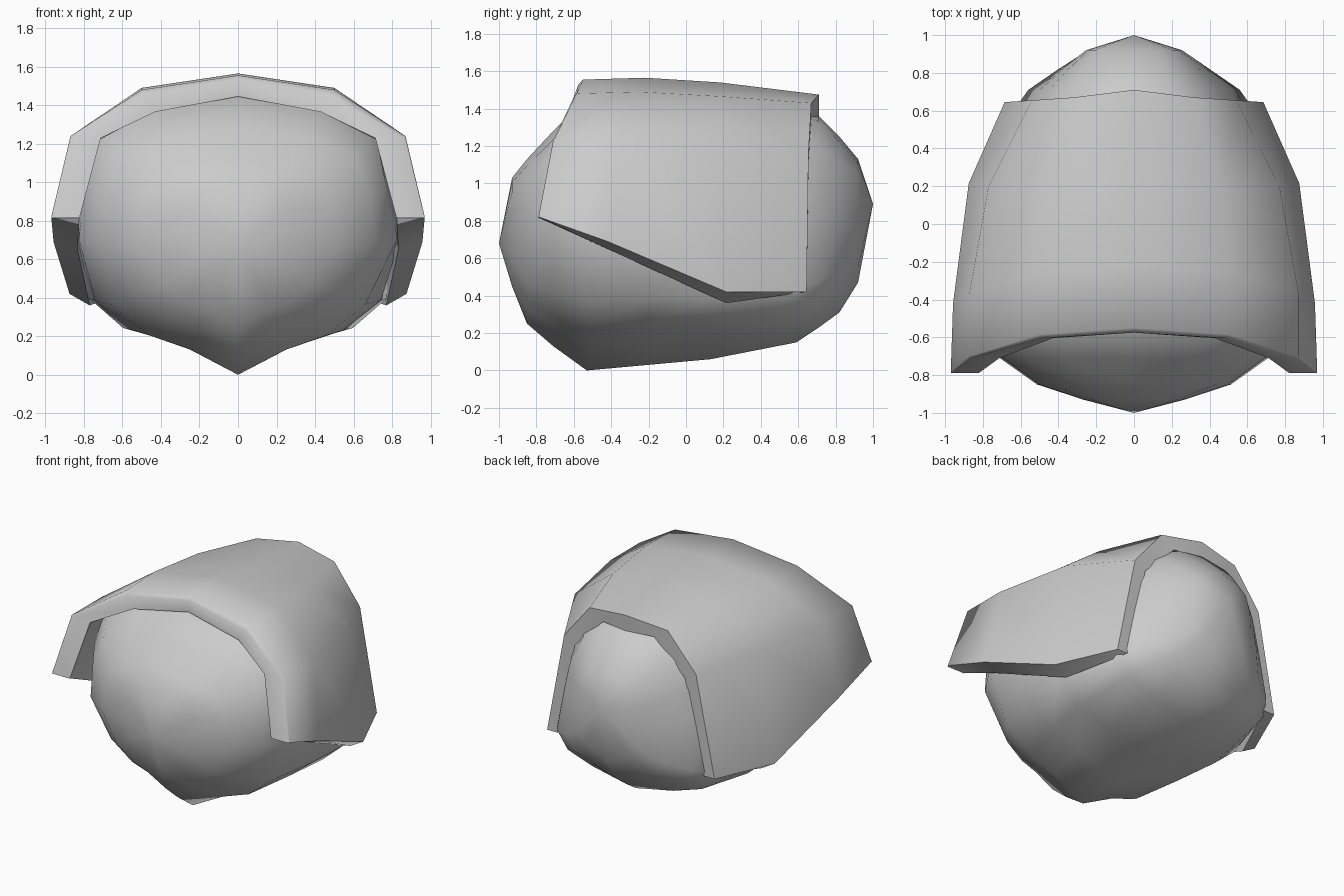
import bpy, bmesh, math

if "Cube" in bpy.data.objects:
    bpy.data.objects.remove(bpy.data.objects["Cube"])

grey = bpy.data.materials.new("plain grey")
grey.diffuse_color = (0.6, 0.6, 0.6, 1)
grey.use_nodes = True
grey.node_tree.nodes["Principled BSDF"].inputs["Base Color"].default_value = grey.diffuse_color


def finish(name, bm, angle):
    bmesh.ops.recalc_face_normals(bm, faces=bm.faces)
    mesh = bpy.data.meshes.new(name)
    bm.to_mesh(mesh)
    bm.free()
    mesh.materials.append(grey)
    ob = bpy.data.objects.new(name, mesh)
    bpy.context.collection.objects.link(ob)
    bpy.ops.object.select_all(action='DESELECT')
    ob.select_set(True)
    bpy.context.view_layer.objects.active = ob
    bpy.ops.object.shade_smooth_by_angle(angle=math.radians(angle))
    return ob


def mirrored(half):
    # half runs from the centre line outwards; the result runs from -x to +x
    return [(-x, y, z) for x, y, z in reversed(half[1:])] + half


# Rounded body: half sections for front and rear, blended while lofting
front = [(0, -1), (.39, -.82), (.69, -.72), (.92, -.50), (1, -.04),
         (.96, .4), (.84, .73), (.51, .92), (0, 1)]
rear = [(0, -1), (.48, -.90), (.84, -.78), (1, -.56), (.89, 0),
        (.80, .4), (.62, .74), (.35, .95), (0, 1)]
# y, half width, bottom, top, rear blend, narrowing of the lower half
stations = [(-.93, .27, .45, 1.03, 0, .2), (-.85, .52, .25, 1.13, 0, .35),
            (-.71, .72, .13, 1.28, 0, .36), (-.53, .835, 0, 1.46, 0, .28),
            (-.2, .85, .03, 1.46, 0, .1), (.13, .82, .06, 1.44, .25, 0),
            (.59, .645, .15, 1.40, 1, 0), (.71, .56, .23, 1.36, 1, 0),
            (.82, .41, .31, 1.25, .7, 0), (.92, .26, .47, 1.13, .2, 0)]
bm = bmesh.new()
rings = []
for y, w, lo, hi, t, k in stations:
    mid, h = (lo + hi) / 2, (hi - lo) / 2
    half = []
    for (xf, zf), (xr, zr) in zip(front, rear):
        x, z = xf + t * (xr - xf), zf + t * (zr - zf)
        half.append((x * w * (1 - k * max(-z, 0)), y, mid + z * h))
    full = half + [(-x, y, z) for x, y, z in half[-2:0:-1]]
    rings.append([bm.verts.new(p) for p in full])
n = len(rings[0])
for a, b in zip(rings, rings[1:]):
    for i in range(n):
        bm.faces.new((a[i], a[(i + 1) % n], b[(i + 1) % n], b[i]))
for ring, tip in ((rings[0], (0, -1, .68)), (rings[-1], (0, 1, .89))):
    t = bm.verts.new(tip)
    for i in range(n):
        bm.faces.new((ring[i], ring[(i + 1) % n], t))
finish("rounded_body", bm, 70)

# Thick arched shell: half arches from crown to lower edge, front to back
arches = [
    [(0, -.575, 1.53), (.49, -.605, 1.45), (.863, -.71, 1.23), (.968, -.79, .815)],
    [(0, -.55, 1.555), (.5, -.585, 1.48), (.87, -.70, 1.24), (.97, -.785, .82)],
    [(0, -.22, 1.565), (.5, -.25, 1.49), (.87, -.36, 1.24), (.958, -.42, .69)],
    [(0, .18, 1.54), (.46, .19, 1.465), (.77, .20, 1.23), (.875, .215, .42)],
    [(0, .71, 1.475), (.32, .67, 1.43), (.54, .655, 1.16), (.685, .645, .42)],
]
# Inward and downward steps from each arch to the inner skin
insets = [
    [(0, -.085), (.06, -.085), (.15, 0), (.145, 0)],
    [(0, -.11), (.06, -.11), (.15, -.02), (.145, -.005)],
    [(0, -.11), (.06, -.11), (.13, -.03), (.125, -.04)],
    [(0, -.11), (.06, -.11), (.11, -.03), (.105, -.06)],
    [(0, -.115), (.11, -.075), (.09, -.05), (.085, 0)],
]
outer = [mirrored(a) for a in arches]
inner = [mirrored([(x - dx, y, z + dz) for (x, y, z), (dx, dz) in zip(a, s)])
         for a, s in zip(arches, insets)]
bm = bmesh.new()
outer, inner = ([[bm.verts.new(p) for p in row] for row in g] for g in (outer, inner))
for grid in (outer, inner):
    for a, b in zip(grid, grid[1:]):
        for i in range(len(a) - 1):
            bm.faces.new((a[i], a[i + 1], b[i + 1], b[i]))
# Rim strips joining the two skins
edges = [(outer[k], inner[k]) for k in (0, -1)]
edges += [([r[k] for r in outer], [r[k] for r in inner]) for k in (0, -1)]
for o, i in edges:
    for j in range(len(o) - 1):
        bm.faces.new((o[j], o[j + 1], i[j + 1], i[j]))
finish("arched_shell", bm, 50)
